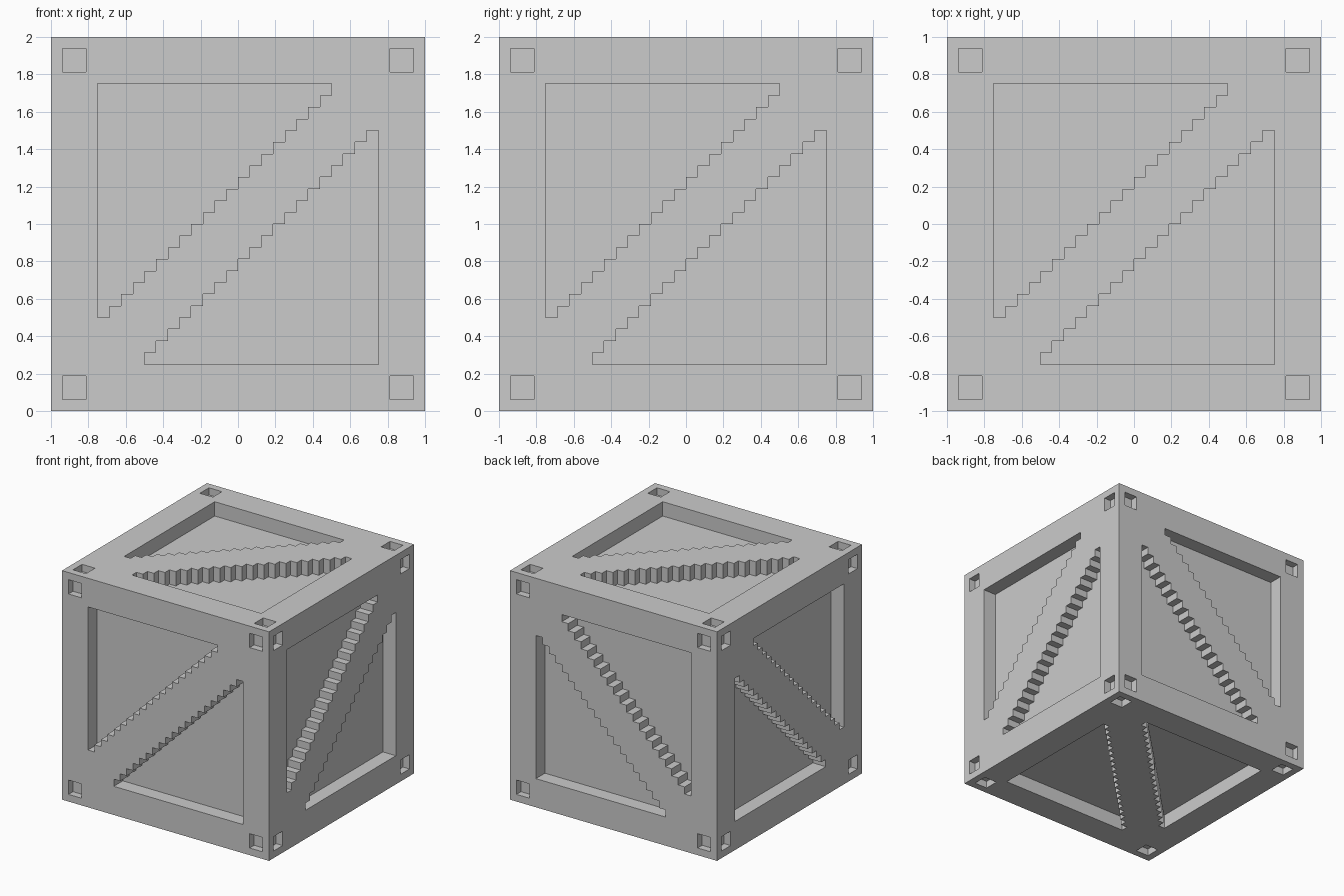
import bpy, bmesh
from mathutils import Vector

if "Cube" in bpy.data.objects:
    bpy.data.objects.remove(bpy.data.objects["Cube"])

N = 32                      # each side is laid out on a 32 x 32 grid
U = 2.0 / N
PANEL, SOCKET = 2, 1        # recess depths in grid units

grey = bpy.data.materials.new("plain grey")
grey.diffuse_color = (0.6, 0.6, 0.6, 1)
grey.use_nodes = True
grey.node_tree.nodes["Principled BSDF"].inputs["Base Color"].default_value = grey.diffuse_color


def depth(i, j):
    """Recess depth of a grid cell on any side."""
    if not (0 <= i < N and 0 <= j < N):
        return 0
    if i in (1, 2, 29, 30) and j in (1, 2, 29, 30):
        return SOCKET                       # corner sockets
    if 4 <= i < 24 and j < 28 and j >= i + 4:
        return PANEL                        # upper stepped panel
    if 8 <= i < 28 and j >= 4 and j <= i - 4:
        return PANEL                        # lower stepped panel
    return 0


def add_side(name, axis, sign):
    """One recessed side; axis is its normal, the other two axes lie in it."""
    ua, va = [a for a in range(3) if a != axis]
    bm = bmesh.new()

    def vert(i, j, d):
        p = Vector((0, 0, 0))
        p[ua] = i * U - 1
        p[va] = j * U - 1
        p[axis] = sign * (1 - d * U)
        p.z += 1
        return bm.verts.new(p)

    def quad(pts, normal):
        f = bm.faces.new([vert(*p) for p in pts])
        f.normal_update()
        if f.normal.dot(normal) < 0:
            f.normal_flip()

    out = Vector((0, 0, 0))
    out[axis] = sign
    for i in range(N):
        for j in range(N):
            d = depth(i, j)
            # floor of the cell
            quad([(i, j, d), (i + 1, j, d), (i + 1, j + 1, d), (i, j + 1, d)], out)
            # walls toward shallower neighbours, facing into the recess
            for di, dj, a, b in ((-1, 0, (i, j), (i, j + 1)),
                                 (1, 0, (i + 1, j), (i + 1, j + 1)),
                                 (0, -1, (i, j), (i + 1, j)),
                                 (0, 1, (i, j + 1), (i + 1, j + 1))):
                e = depth(i + di, j + dj)
                if e < d:
                    n = Vector((0, 0, 0))
                    n[ua], n[va] = -di, -dj
                    quad([(*a, d), (*b, d), (*b, e), (*a, e)], n)
    bmesh.ops.remove_doubles(bm, verts=bm.verts, dist=1e-4)
    bmesh.ops.dissolve_limit(bm, angle_limit=0.02, verts=bm.verts, edges=bm.edges)
    me = bpy.data.meshes.new(name)
    bm.to_mesh(me)
    bm.free()
    me.materials.append(grey)
    ob = bpy.data.objects.new(name, me)
    bpy.context.collection.objects.link(ob)


# six sides of the crate, opposite sides mirrored
for axis, names in enumerate((("left", "right"), ("front", "back"), ("bottom", "top"))):
    for name, sign in zip(names, (-1, 1)):
        add_side("crate_" + name, axis, sign)
